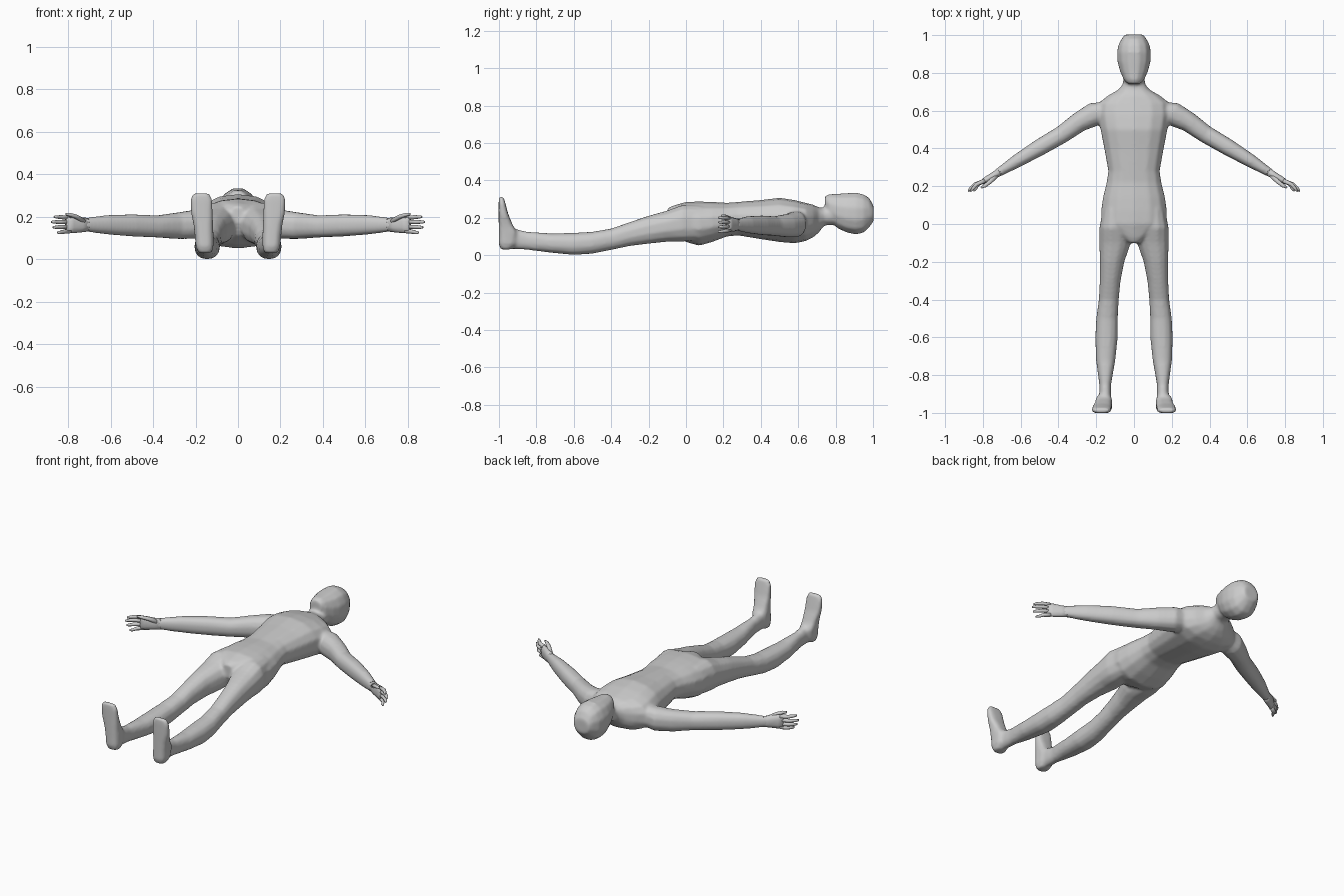
import bpy, bmesh
from math import cos, sin, pi
from mathutils import Vector

X, Y, Z = Vector((1, 0, 0)), Vector((0, 1, 0)), Vector((0, 0, 1))


def power(v, e):
    return abs(v) ** e * (1 if v >= 0 else -1)


def loft(bm, rings, u, v, sides=12, exp=2.3):
    """Closed tube through rings of (centre, half size along u, half size along v)."""
    loops = []
    for c, a, b in rings:
        loops.append([bm.verts.new(Vector(c)
                      + u * (a * power(cos(2 * pi * (i + .5) / sides), 2 / exp))
                      + v * (b * power(sin(2 * pi * (i + .5) / sides), 2 / exp)))
                      for i in range(sides)])
    for p, q in zip(loops, loops[1:]):
        for i in range(sides):
            j = (i + 1) % sides
            bm.faces.new((p[i], p[j], q[j], q[i]))
    bm.faces.new(loops[0])
    bm.faces.new(loops[-1])


def finish(bm, name):
    bmesh.ops.recalc_face_normals(bm, faces=bm.faces)
    for f in bm.faces:
        f.smooth = True
    me = bpy.data.meshes.new(name)
    bm.to_mesh(me)
    bm.free()
    ob = bpy.data.objects.new(name, me)
    bpy.context.collection.objects.link(ob)
    return ob


def along_y(rows):
    """Rows of (y, x min, x max, z min, z max) as loft rings."""
    return [(((a + b) / 2, y, (lo + hi) / 2), (b - a) / 2, (hi - lo) / 2)
            for y, a, b, lo, hi in rows]


def centred(rows):
    return along_y([(y, -w, w, lo, hi) for y, w, lo, hi in rows])


def flip(rings, s):
    return [((c[0] * s, c[1], c[2]), a, b) for c, a, b in rings]


# profiles: (y, half width, z min, z max)
torso = [(-.10, .03, .17, .25), (-.07, .08, .11, .265), (0, .175, .07, .285),
         (.07, .177, .05, .287), (.14, .167, .07, .285), (.22, .147, .10, .28),
         (.28, .138, .105, .285), (.4, .16, .085, .295), (.5, .18, .07, .307),
         (.58, .195, .063, .295), (.64, .19, .075, .28), (.68, .14, .095, .27),
         (.71, .085, .12, .256), (.74, .06, .16, .252), (.79, .055, .16, .27)]
head = [(.743, .036, .25, .317), (.765, .056, .19, .327), (.81, .076, .142, .33),
        (.86, .09, .118, .334), (.91, .092, .108, .337), (.95, .084, .118, .327),
        (.98, .067, .148, .307), (1.003, .05, .18, .265)]
# leg: (y, x inner, x outer, z min, z max)
leg = [(.08, .04, .165, .08, .265), (-.02, .015, .185, .07, .27),
       (-.1, .015, .185, .07, .24), (-.2, .05, .182, .06, .212),
       (-.3, .07, .182, .048, .178), (-.4, .08, .187, .027, .143),
       (-.5, .085, .201, .007, .126), (-.6, .085, .206, 0, .12),
       (-.72, .098, .202, .012, .117), (-.85, .121, .184, .028, .126),
       (-.95, .121, .184, .034, .15)]
# foot: (z, x centre, half width, y sole, y top)
foot = [(.03, .155, .032, -.99, -.94), (.06, .157, .042, -1.002, -.905),
        (.12, .16, .045, -1.002, -.9), (.16, .163, .046, -1.002, -.925),
        (.22, .17, .052, -1.002, -.95), (.28, .173, .053, -1.002, -.966),
        (.312, .173, .038, -1, -.975)]
# arm: (centre, half width, half depth)
arm = [((.10, .60, .178), .06, .06), ((.2, .585, .165), .066, .07),
       ((.29, .54, .158), .054, .063), ((.38, .475, .155), .048, .053),
       ((.5, .405, .16), .045, .053), ((.62, .333, .163), .036, .046),
       ((.71, .277, .163), .024, .034), ((.735, .262, .163), .02, .033)]
palm = [((.70, .283, .163), .023, .031), ((.74, .258, .163), .02, .036),
        ((.78, .236, .165), .017, .042), ((.808, .219, .165), .013, .041)]

# body: overlapping lofts fused into one skin
bm = bmesh.new()
loft(bm, centred(torso), X, Z, 14)
loft(bm, centred(head), X, Z, 12, 2.2)
for s in (1, -1):
    side = Vector((.54 * s, .84, 0))
    loft(bm, flip(along_y(leg), s), X, Z)
    loft(bm, [((cx * s, (lo + hi) / 2, z), w, (hi - lo) / 2)
              for z, cx, w, lo, hi in foot], X, Y, 12, 3)
    loft(bm, flip(arm, s), side, Z)
body = finish(bm, "body")
fuse = body.modifiers.new("fuse", 'REMESH')
fuse.mode = 'VOXEL'
fuse.voxel_size = .009
fuse.use_smooth_shade = True
soften = body.modifiers.new("soften", 'SMOOTH')
soften.factor = .5
soften.iterations = 6

# hands: palm, four fanned fingers and a thumb
for s, label in ((1, "left"), (-1, "right")):
    side = Vector((.54 * s, .84, 0))
    bm = bmesh.new()
    loft(bm, flip(palm, s), side, Z, 10)
    for z0, z1, reach in ((.133, .126, .85), (.154, .151, .87),
                          (.176, .176, .878), (.197, .2, .865)):
        mid = (reach + .80) / 2
        loft(bm, flip([((.79, .23, z0), .012, .0105),
                       ((mid, .211, (z0 + z1) / 2), .011, .010),
                       ((reach - .012, .188, z1), .009, .008),
                       ((reach, .174, z1), .005, .005)], s), side, Z, 8)
    loft(bm, flip([((.725, .26, .178), .014, .014), ((.76, .225, .2), .012, .011),
                   ((.79, .202, .21), .010, .009), ((.81, .192, .213), .005, .005)], s),
         side, Z, 8)
    finish(bm, label + "_hand")
